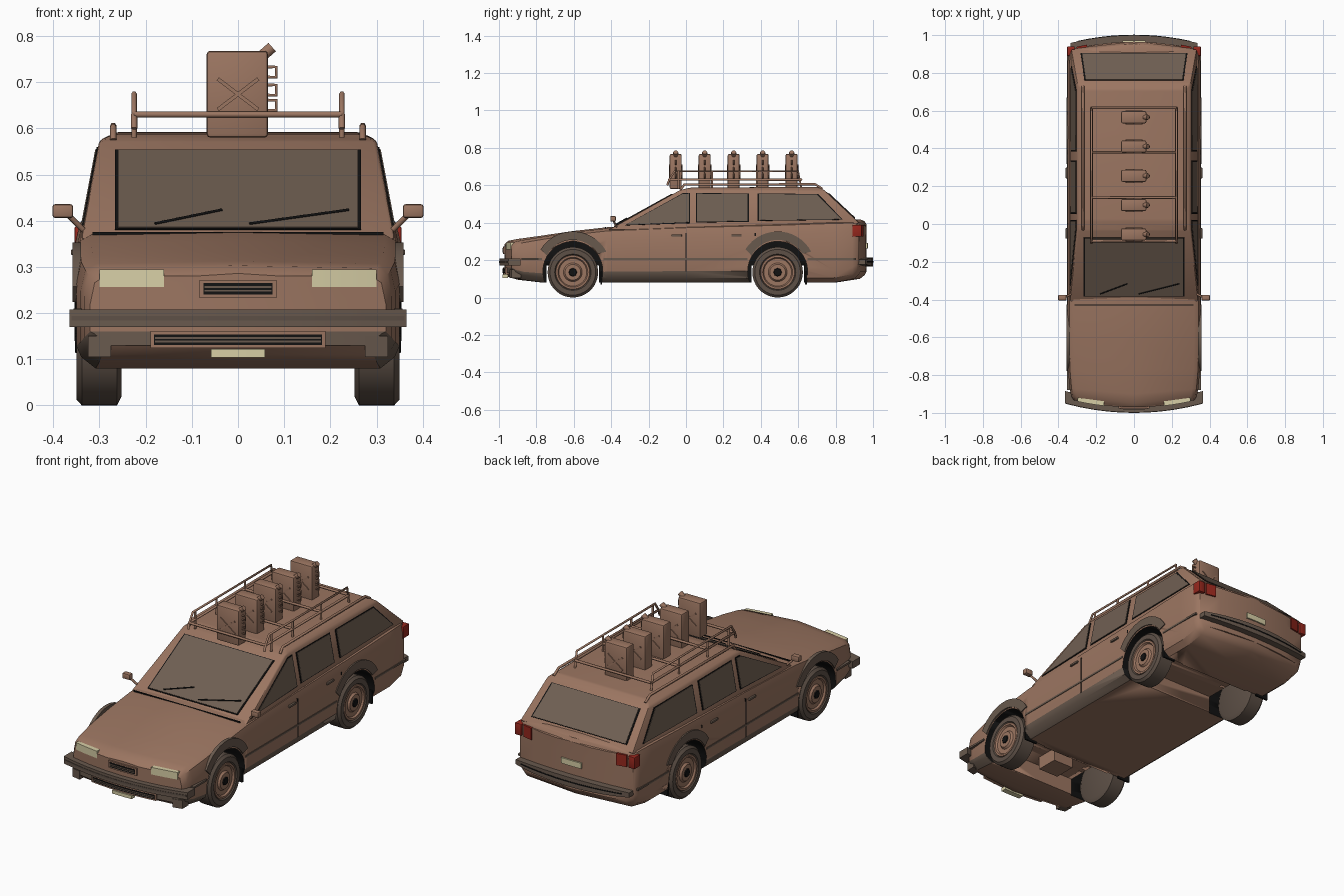
import bpy, bmesh, math
from mathutils import Vector, Matrix

cube = bpy.data.objects.get("Cube")
if cube:
    bpy.data.objects.remove(cube, do_unlink=True)


def material(name, r, g, b):
    m = bpy.data.materials.new(name)
    m.use_nodes = True
    m.diffuse_color = (r, g, b, 1)
    m.node_tree.nodes["Principled BSDF"].inputs["Base Color"].default_value = (r, g, b, 1)
    return m


PAINT = material("tan paint", .33, .18, .12)
TRIM = material("dark brown trim", .14, .1, .075)
GLASS = material("smoked glass", .16, .115, .085)
TYRE = material("tyre brown", .11, .08, .062)
BLACK = material("black", .006, .006, .006)
CREAM = material("cream lamp", .68, .62, .38)
RED = material("red lamp", .3, .02, .012)


def select(ob):
    bpy.ops.object.select_all(action='DESELECT')
    ob.select_set(True)
    bpy.context.view_layer.objects.active = ob


def finish(name, bm, *mats):
    bmesh.ops.recalc_face_normals(bm, faces=bm.faces)
    me = bpy.data.meshes.new(name)
    bm.to_mesh(me)
    bm.free()
    ob = bpy.data.objects.new(name, me)
    bpy.context.collection.objects.link(ob)
    for m in mats:
        me.materials.append(m)
    select(ob)
    bpy.ops.object.shade_smooth_by_angle(angle=math.radians(35))
    return ob


def box(name, lo, hi, mat, bevel=0, turn=0):
    """Box between two corners, optionally rounded and turned about y."""
    lo, hi = Vector(lo), Vector(hi)
    bm = bmesh.new()
    bmesh.ops.create_cube(bm, size=1)
    bmesh.ops.scale(bm, vec=hi - lo, verts=bm.verts)
    if bevel:
        bmesh.ops.bevel(bm, geom=bm.edges[:], offset=bevel, segments=2, profile=.5, affect='EDGES')
    bmesh.ops.transform(bm, matrix=Matrix.Translation((lo + hi) / 2) @ Matrix.Rotation(turn, 4, 'Y'), verts=bm.verts)
    return finish(name, bm, mat)


def side_box(name, s, x0, x1, y0, y1, z0, z1, mat, bevel=0):
    a, b = sorted((s * x0, s * x1))
    return box(name, (a, y0, z0), (b, y1, z1), mat, bevel)


def prism(name, pts, offset, mat):
    """Flat polygon extruded along an offset vector."""
    bm = bmesh.new()
    face = bm.faces.new([bm.verts.new(p) for p in pts])
    ext = bmesh.ops.extrude_face_region(bm, geom=[face])
    bmesh.ops.translate(bm, vec=offset, verts=[v for v in ext["geom"] if isinstance(v, bmesh.types.BMVert)])
    return finish(name, bm, mat)


def pane(name, pts, normal):
    """Glass plate with a thin dark seal behind it."""
    pts, n = [Vector(p) for p in pts], Vector(normal).normalized()
    mid = sum(pts, Vector()) / len(pts)
    prism(name + "_seal", [p + (p - mid).normalized() * .008 for p in pts], n * .003, BLACK)
    prism(name, pts, n * .005, GLASS)


def tube(name, pts, r, mat):
    cu = bpy.data.curves.new(name, 'CURVE')
    cu.dimensions, cu.bevel_depth, cu.bevel_resolution, cu.use_fill_caps = '3D', r, 1, True
    sp = cu.splines.new('POLY')
    sp.points.add(len(pts) - 1)
    for q, p in zip(sp.points, pts):
        q.co = (*p, 1)
    ob = bpy.data.objects.new(name, cu)
    bpy.context.collection.objects.link(ob)
    cu.materials.append(mat)
    select(ob)
    bpy.ops.object.convert(target='MESH')


def lathe(name, s, y, z, profile, mat, n=36):
    """Profile of (x, radius) turned around a sideways axle."""
    bm = bmesh.new()
    vs = [bm.verts.new((s * x, y, z + r)) for x, r in profile]
    es = [bm.edges.new(e) for e in zip(vs, vs[1:])]
    bmesh.ops.spin(bm, geom=vs + es, cent=(0, y, z), axis=(1, 0, 0), angle=math.tau, steps=n)
    bmesh.ops.remove_doubles(bm, verts=bm.verts, dist=.0001)
    return finish(name, bm, mat)


def bowed(name, end, x0, x1, z0, z1, y, depth, mat, taper=0, n=10):
    """Bar that follows the curved plan of the nose (end -1) or tail (end 1)."""
    bm, rings = bmesh.new(), []
    for i in range(n + 1):
        x = x0 + (x1 - x0) * i / n
        bow = .045 * (x / .35) ** 2
        h = (z1 - z0) / 2 * (1 - taper * (x / x1) ** 2)
        m = (z0 + z1) / 2
        rings.append([bm.verts.new((x, end * (y - bow - d), m + k)) for d, k in ((0, -h), (0, h), (depth, h), (depth, -h))])
    for a, b in zip(rings, rings[1:]):
        for j in range(4):
            bm.faces.new((a[j], a[j - 1], b[j - 1], b[j]))
    bm.faces.new(rings[0])
    bm.faces.new(rings[-1])
    return finish(name, bm, mat)


# Lower body: rings lofted from nose to tail, closed by narrowing end rings
NOSE, TAIL = (-.97, .32, .13, .28), (.965, .335, .14, .385)
stations = [(NOSE[0], NOSE[1] * f, *NOSE[2:]) for f in (0, .33, .66)] + [
    NOSE, (-.95, .333, .11, .297), (-.9, .341, .095, .307), (-.77, .35, .08, .325),
    (-.6, .353, .08, .35), (-.42, .353, .08, .37), (0, .353, .08, .387), (.5, .353, .08, .4),
    (.8, .353, .08, .41), (.93, .35, .1, .412), (.955, .343, .12, .402), TAIL]
stations += [(TAIL[0], TAIL[1] * f, *TAIL[2:]) for f in (.66, .33, 0)]
bm, rings = bmesh.new(), []
for y, w, b, t in stations:
    half = [(.88 * w, b), (.97 * w, b + .025), (w, b + .2 * (t - b)), (w, t - .06), (.97 * w, t - .014), (.9 * w, t)]
    loop = [(0, b)] + half + [(0, t + .006)] + [(-x, z) for x, z in reversed(half)]
    ramp = min(max((abs(y) - .75) / .2, 0), 1)
    rings.append([bm.verts.new((x, y - math.copysign(.045, y) * ramp * (x / .35) ** 2, z)) for x, z in loop])
for a, b in zip(rings, rings[1:]):
    for j in range(len(a)):
        f = bm.faces.new((a[j - 1], a[j], b[j], b[j - 1]))
        f.material_index = int(j in (2, 3, len(a) - 2, len(a) - 1) and a[0].co.y < .4)
bmesh.ops.remove_doubles(bm, verts=bm.verts, dist=.0002)
body = finish("body", bm, PAINT, TRIM, BLACK)


def cut(cutter, index):
    cutter.hide_render = True
    cutter.data.materials.clear()
    for m in (PAINT, TRIM, BLACK):
        cutter.data.materials.append(m)
    for p in cutter.data.polygons:
        p.material_index = index
    mod = body.modifiers.new("cut", 'BOOLEAN')
    mod.operation, mod.solver, mod.object = 'DIFFERENCE', 'EXACT', cutter
    select(body)
    bpy.ops.object.modifier_apply(modifier=mod.name)
    bpy.data.objects.remove(cutter, do_unlink=True)


# Axle recesses, wheel wells, wheels and arch flares
AXLES = {"front": -.605, "rear": .49}
for end, y in AXLES.items():
    cut(box("recess_cutter", (-.23, y - .14, 0), (.23, y + .14, .17), PAINT), 0)
    for s, side in ((1, "left"), (-1, "right")):
        tag = end + "_" + side
        cut(lathe("well_cutter", s, y, .14, [(.21, 0), (.21, .16), (.45, .16), (.45, 0)], BLACK), 2)
        lathe(tag + "_tyre", s, y, .135, [(.26, 0), (.252, .115), (.262, .135), (.338, .135), (.35, .122), (.35, .097), (.34, .09)], TYRE)
        lathe(tag + "_wheel", s, y, .135, [(.335, .095), (.347, .09), (.347, .08), (.338, .074), (.338, .05), (.348, .042), (.348, 0)], PAINT)
        lathe(tag + "_hub_cap", s, y, .135, [(.345, .024), (.353, .02), (.353, 0)], BLACK, 8)
        arc = [(r, math.radians(a)) for r, angles in ((.203, range(28, 153, 8)), (.158, range(152, 27, -8))) for a in angles]
        prism(tag + "_flare", [(s * .34, y + r * math.cos(a), .15 + r * math.sin(a)) for r, a in arc], (s * .018, 0, 0), TRIM)
        side_box(tag + "_mud_flap", s, .27, .345, y + .147, y + .157, .07, .14, BLACK)
box("engine_sump", (-.06, -.68, .1), (.06, -.56, .2), PAINT)


# Cabin: hull of the belt line, roof edge and crowned roof
def side_x(z):
    return .34 - (z - .365) * .19


def screen_y(z):
    return -.03 - (.575 - z) * 1.81


def hatch_y(z):
    return .745 + (.57 - z) * 1.07


bm = bmesh.new()
for s in (1, -1):
    for y, z in ((screen_y(.36), .36), (.85, .36), (hatch_y(.4), .4), (screen_y(.575), .575), (hatch_y(.57), .57)):
        bm.verts.new((s * side_x(z), y, z))
    for x, y, z in ((.27, .02, .587), (.265, .71, .592)):
        bm.verts.new((s * x, y, z))
bmesh.ops.convex_hull(bm, input=bm.verts)
bmesh.ops.dissolve_limit(bm, angle_limit=.02, verts=bm.verts, edges=bm.edges)
bmesh.ops.bevel(bm, geom=bm.edges[:], offset=.008, segments=2, profile=.5, affect='EDGES')
finish("cabin", bm, PAINT)

# Windows
pane("windscreen", [(x, screen_y(z), z) for x, z in ((-.26, .382), (.26, .382), (.26, .55), (-.26, .55))], (0, -1, 1.81))
pane("rear_window", [(x, hatch_y(z), z) for x, z in ((-.275, .425), (.275, .425), (.255, .555), (-.255, .555))], (0, 1, 1.07))
SIDE_PANES = {"front_door_window": [(-.32, .388), (-.02, .552), (.015, .554), (.015, .402)],
              "rear_door_window": [(.06, .405), (.33, .408), (.33, .552), (.06, .554)],
              "quarter_window": [(.39, .412), (.83, .418), (.7, .55), (.39, .552)]}
for s, side in ((1, "left"), (-1, "right")):
    for name, pts in SIDE_PANES.items():
        pane(side + "_" + name, [(s * side_x(z), y, z) for y, z in pts], (s, 0, .19))
    # Door seams, handles, rubbing strips and mirrors
    for y, z0 in ((0, .14), (.37, .33)):
        side_box(side + "_door_seam", s, .345, .3545, y - .003, y + .003, z0, .345, BLACK)
    for y in (-.05, .27):
        side_box(side + "_door_handle", s, .35, .362, y - .028, y + .028, .326, .338, TRIM, .003)
    for y0, y1 in ((-.88, -.77), (-.44, .33), (.65, .91)):
        side_box(side + "_rub_strip", s, .335, .356, y0, y1, .2, .21, TRIM)
    side_box(side + "_mirror", s, .357, .402, -.405, -.375, .406, .436, PAINT, .006)
    tube(side + "_mirror_arm", [(s * .33, -.37, .375), (s * .37, -.39, .415)], .006, PAINT)
    # Lamps and corner trim
    a, b = sorted((s * .16, s * .3))
    bowed(side + "_headlamp", -1, a, b, .257, .295, .972, .04, CREAM)
    a, b = sorted((s * .275, s * .325))
    bowed(side + "_nose_corner", -1, a, b, .105, .15, .972, .05, TRIM)
    a, b = sorted((s * .25, s * .305))
    bowed(side + "_tail_lamp", 1, a, b, .325, .388, .972, .04, RED)
    side_box(side + "_corner_tail_lamp", s, .315, .354, .89, .94, .325, .388, RED, .004)
    # Roof rail and rack side
    tube(side + "_roof_rail", [(s * .27, -.03, .575), (s * .27, -.01, .603), (s * .27, .69, .606), (s * .27, .73, .58)], .007, PAINT)
    tube(side + "_rack_lower_bar", [(s * .225, -.1, .6), (s * .225, -.09, .63), (s * .225, .615, .63)], .007, PAINT)
    tube(side + "_rack_upper_bar", [(s * .225, -.09, .63), (s * .225, -.06, .675), (s * .225, .6, .675), (s * .225, .615, .59)], .006, PAINT)
    for y in (-.04, .14, .38):
        tube(side + "_rack_post", [(s * .225, y, .58), (s * .225, y, .675)], .006, PAINT)

# Rack cross bars
for y in (-.09, .14, .38, .615):
    tube("rack_cross_bar", [(-.225, y, .63), (.225, y, .63)], .007, PAINT)

# Fuel cans with crossed ribs, tilted caps and handles
for i in range(5):
    y = -.055 + i * .155
    box("fuel_can", (-.068, y - .032, .58), (.065, y + .032, .768), PAINT, .008)
    for f in (-1, 1):
        for turn in (.65, -.65):
            box("can_rib", (-.055, y + f * .033 - .004, .67), (.055, y + f * .033 + .004, .678), PAINT, 0, turn)
    tube("can_cap", [(.05, y, .755), (.074, y, .776)], .014, PAINT)
    for z in (.65, .683, .722):
        tube("can_handle", [(.06, y, z + .011), (.083, y, z + .011), (.083, y, z - .011), (.06, y, z - .011)], .004, PAINT)

# Bonnet seam and wipers
box("bonnet_seam", (-.315, -.432, .36), (.315, -.427, .376), BLACK)
for x0, x1 in ((-.18, -.035), (.025, .24)):
    tube("wiper", [(x, screen_y(z) - .006, z + .004) for x, z in ((x0, .39), (x1, .42))], .003, BLACK)

# Nose: bumper, grille and lower intake
bowed("front_bumper", -1, -.365, .365, .17, .208, .998, .065, TRIM)
bowed("front_bumper_ridge", -1, -.36, .36, .184, .194, 1, .05, TYRE)
for name, w, z0, z1 in (("grille", .083, .233, .272), ("intake", .19, .124, .161)):
    bowed(name + "_frame", -1, -w, w, z0, z1, .978, .03, PAINT)
    bowed(name + "_opening", -1, 8e-3 - w, w - 8e-3, z0 + .007, z1 - .007, .98, .02, BLACK)
    for k in (.4, .6):
        z = z0 + (z1 - z0) * k
        bowed(name + "_slat", -1, .01 - w, w - .01, z - .002, z + .002, .982, .02, TRIM)
bowed("front_plate", -1, -.058, .058, .104, .122, .982, .03, CREAM)

# Tail: bumper and plate
bowed("rear_bumper", 1, -.335, .335, .165, .215, 1, .055, TRIM, .5)
bowed("rear_bumper_ridge", 1, -.3, .3, .188, .194, 1.002, .02, BLACK)
bowed("rear_plate", 1, -.06, .06, .262, .292, .972, .02, CREAM)
